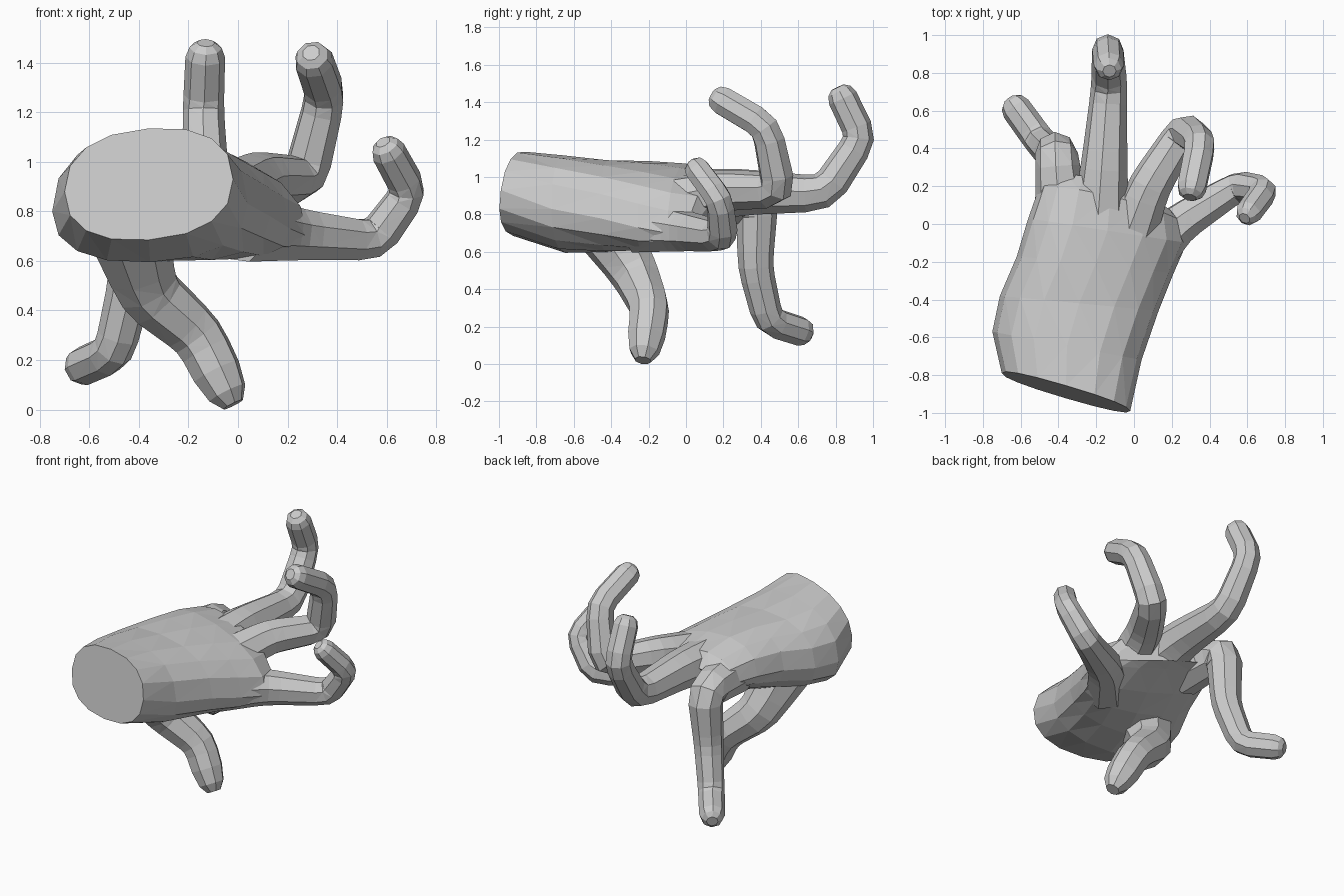
import bpy, bmesh
from math import cos, sin, pi, copysign
from mathutils import Vector

if "Cube" in bpy.data.objects:
    bpy.data.objects.remove(bpy.data.objects["Cube"])


def loft(name, rings):
    """Closed, flat-faced skin through a list of equally sized point rings."""
    bm = bmesh.new()
    loops = [[bm.verts.new(point) for point in ring] for ring in rings]
    count = len(loops[0])
    for near, far in zip(loops, loops[1:]):
        for i in range(count):
            j = (i + 1) % count
            bm.faces.new((near[i], near[j], far[j], far[i]))
    bmesh.ops.triangulate(bm, faces=bm.faces[:])
    bm.faces.new(loops[0])
    bm.faces.new(loops[-1])
    bmesh.ops.recalc_face_normals(bm, faces=bm.faces[:])
    mesh = bpy.data.meshes.new(name)
    bm.to_mesh(mesh)
    bm.free()
    obj = bpy.data.objects.new(name, mesh)
    bpy.context.collection.objects.link(obj)
    return obj


def palm_ring(edge_a, edge_b, top, bottom, lean=0, bow=0, sides=16):
    """Rounded section between two side edges, arched above and below."""
    a, b = Vector(edge_a), Vector(edge_b)
    ring = []
    for i in range(sides):
        angle = 2 * pi * i / sides
        across, up = (copysign(abs(v) ** 0.85, v) for v in (cos(angle), sin(angle)))
        height = up * (top if up > 0 else bottom)
        offset = Vector((0, lean * height + bow * (1 - across ** 2), height))
        ring.append((a + b) / 2 + (b - a) / 2 * across + offset)
    return ring


def bend_path(joints, reach=0.22):
    """Round every inner joint of a path into three points."""
    path = [joints[0]]
    for before, joint, after in zip(joints, joints[1:], joints[2:]):
        start, end = joint.lerp(before, reach), joint.lerp(after, reach)
        path += [start, (start + end) / 4 + joint / 2, end]
    return path + [joints[-1]]


def add_digit(hand, name, root_radius, tip_radius, *joints, cap=0.8, sides=8):
    """Jointed tube with a flared root and a rounded tip, merged into the hand."""
    path = bend_path([Vector(joint) for joint in joints])
    # Extra rings before the tip to round it off
    back = (path[-2] - path[-1]).normalized() * tip_radius * cap
    path[-1:] = [path[-1] + back, path[-1] + back * 0.35, path[-1]]
    scales = [1] * (len(path) - 2) + [0.82, 0.45]
    lengths = [0]
    for start, end in zip(path, path[1:]):
        lengths.append(lengths[-1] + (end - start).length)
    side, rings = Vector((0.3, 0.2, 1)), []
    for i, point in enumerate(path):
        ahead = path[min(i + 1, len(path) - 1)] - path[max(i - 1, 0)]
        ahead.normalize()
        side = (side - ahead * side.dot(ahead)).normalized()
        other = ahead.cross(side)
        flare = (1 - lengths[i] / lengths[-1]) ** 2
        radius = (tip_radius + (root_radius - tip_radius) * flare) * scales[i]
        angles = [2 * pi * (k + 0.5) / sides for k in range(sides)]
        rings.append([point + (side * cos(t) + other * sin(t)) * radius for t in angles])
    part = loft(name, rings)
    join = hand.modifiers.new("join_" + name, "BOOLEAN")
    join.operation, join.solver, join.object = "UNION", "EXACT", part
    bpy.context.view_layer.objects.active = hand
    bpy.ops.object.modifier_apply(modifier=join.name)
    bpy.data.objects.remove(part)


# Wrist and palm, from the cut end to the thin web between the knuckles
hand = loft("hand", [
    palm_ring((-.7, -.79, .88), (-.02, -.99, .93), .23, .22, lean=.15),
    palm_ring((-.75, -.57, .8), (.04, -.72, .83), .3, .22),
    palm_ring((-.71, -.38, .82), (.13, -.46, .78), .29, .2),
    palm_ring((-.62, -.17, .86), (.21, -.26, .73), .28, .17),
    palm_ring((-.56, .03, .88), (.28, -.1, .7), .26, .12),
    palm_ring((-.5, .2, .88), (.25, .02, .72), .21, .05, bow=.04),
    palm_ring((-.44, .26, .87), (.2, .07, .74), .12, .03, bow=.06),
])

# Thumb, reaching down under the palm
add_digit(hand, "thumb", .2, .1,
          (-.48, -.5, .85), (-.37, -.27, .48), (-.16, -.19, .3), (-.02, -.23, .02), cap=1.5)

# Index finger, pointing down from its knuckle
add_digit(hand, "index_finger", .145, .08,
          (-.38, .02, .87), (-.41, .38, .87), (-.43, .37, .52),
          (-.5, .44, .23), (-.66, .66, .16))

# Three fingers curling upward
add_digit(hand, "middle_finger", .16, .08,
          (-.18, -.05, .88), (-.16, .28, .92), (-.13, .74, .91),
          (-.14, .94, 1.21), (-.13, .81, 1.48))
add_digit(hand, "ring_finger", .14, .08,
          (-.03, -.1, .86), (.08, .2, .93), (.27, .5, .93),
          (.355, .43, 1.27), (.295, .14, 1.44))
add_digit(hand, "little_finger", .15, .07,
          (.02, -.25, .74), (.22, -.01, .71), (.55, .2, .68),
          (.695, .18, .88), (.585, .03, 1.08))
